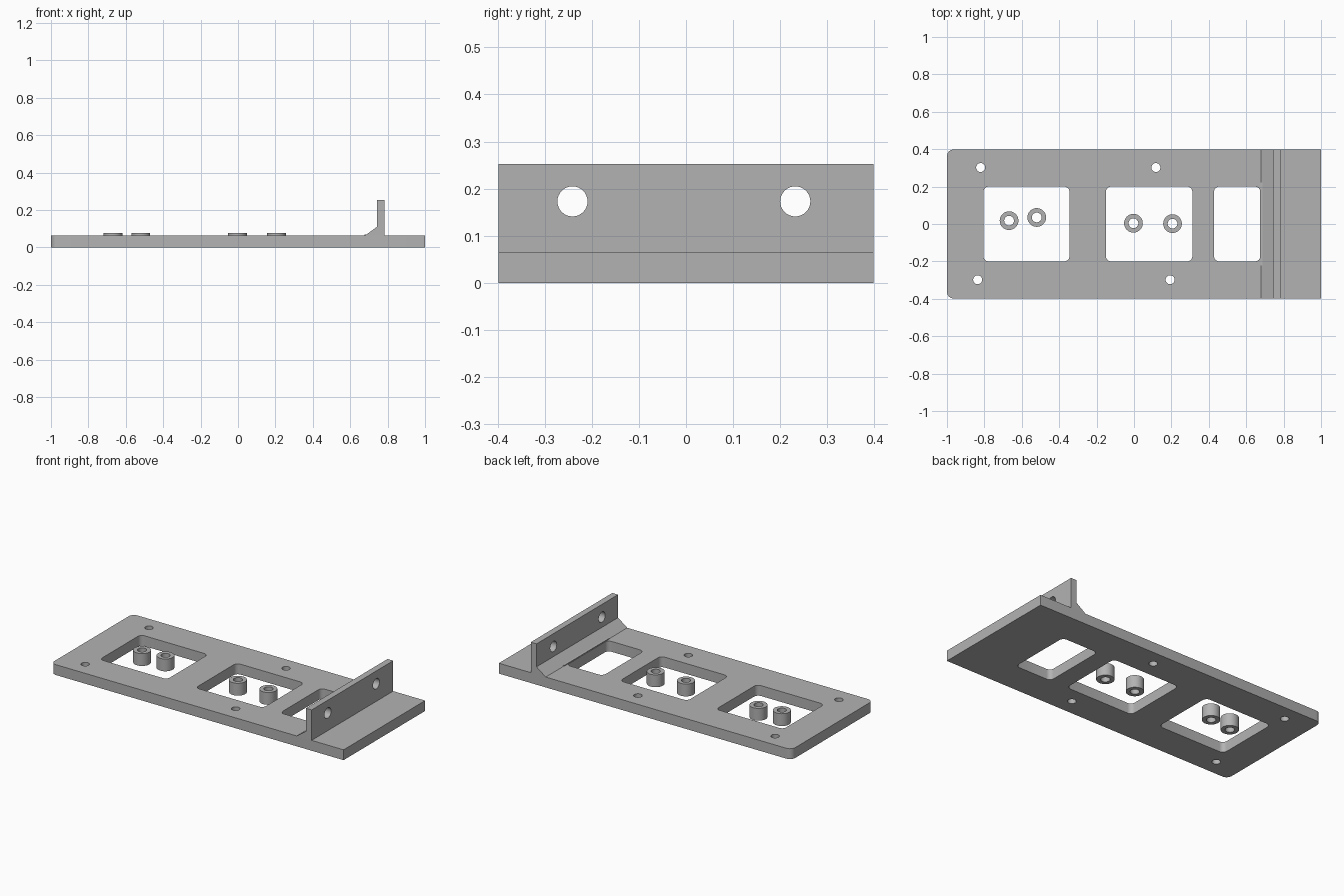
import bpy
import bmesh
import math
from mathutils import Vector

cube = bpy.data.objects.get("Cube")
if cube:
    bpy.data.objects.remove(cube, do_unlink=True)

grey = bpy.data.materials.new("plain grey")
grey.use_nodes = True
grey.diffuse_color = (0.45, 0.45, 0.45, 1)
grey.node_tree.nodes["Principled BSDF"].inputs["Base Color"].default_value = (0.45, 0.45, 0.45, 1)


def prism(name, points, depth):
    """Extrude a closed outline of 3D points along the depth vector."""
    bm = bmesh.new()
    face = bm.faces.new([bm.verts.new(p) for p in points])
    result = bmesh.ops.extrude_face_region(bm, geom=[face])
    moved = [g for g in result["geom"] if isinstance(g, bmesh.types.BMVert)]
    bmesh.ops.translate(bm, verts=moved, vec=Vector(depth))
    bmesh.ops.recalc_face_normals(bm, faces=bm.faces)
    mesh = bpy.data.meshes.new(name)
    bm.to_mesh(mesh)
    bm.free()
    mesh.materials.append(grey)
    obj = bpy.data.objects.new(name, mesh)
    bpy.context.collection.objects.link(obj)
    return obj


def rounded(x0, x1, y0, y1, z, left, right):
    """Rectangle outline with separate radii for the left and right corners."""
    points = []
    corners = [(x1, y1, right), (x0, y1, left), (x0, y0, left), (x1, y0, right)]
    for i, (x, y, r) in enumerate(corners):
        cx = x - r if x == x1 else x + r
        cy = y - r if y == y1 else y + r
        steps = 6 if r else 0
        for k in range(steps + 1):
            a = math.pi / 2 * (i + k / max(steps, 1))
            points.append((cx + r * math.cos(a), cy + r * math.sin(a), z))
    return points


def circle(x, y, z, r, axis="Z", n=32):
    ring = [(r * math.cos(math.tau * k / n), r * math.sin(math.tau * k / n)) for k in range(n)]
    if axis == "Z":
        return [(x + u, y + v, z) for u, v in ring]
    return [(x, y + u, z + v) for u, v in ring]


def cut(obj, cutters):
    """Subtract the cutters, apply the result and discard them."""
    bpy.context.view_layer.objects.active = obj
    for cutter in cutters:
        cutter.hide_render = True
        mod = obj.modifiers.new("cut", "BOOLEAN")
        mod.operation = "DIFFERENCE"
        mod.solver = "EXACT"
        mod.object = cutter
        bpy.ops.object.modifier_apply(modifier=mod.name)
        bpy.data.objects.remove(cutter, do_unlink=True)


def smooth(obj):
    bpy.ops.object.select_all(action="DESELECT")
    obj.select_set(True)
    bpy.context.view_layer.objects.active = obj
    bpy.ops.object.shade_smooth_by_angle(angle=math.radians(30))


HALF = 0.398
THICK = 0.064
through = (0, 0, 0.3)

# Base plate with rounded left corners, three windows and four screw holes
plate = prism("base_plate", rounded(-1, 1, -HALF, HALF, 0, 0.035, 0), (0, 0, THICK))
cutters = [prism("window_cutter", rounded(a, b, -0.2, 0.2, -0.1, 0.028, 0.028), through)
           for a, b in [(-0.805, -0.345), (-0.15, 0.312), (0.428, 0.675)]]
cutters += [prism("screw_cutter", circle(x, y, -0.1, 0.024), through)
            for x, y in [(-0.82, 0.302), (0.117, 0.302), (-0.836, -0.298), (0.193, -0.298)]]
cut(plate, cutters)
smooth(plate)

# Upright wall with a sloped foot and two mounting holes
profile = [(0.782, THICK), (0.782, 0.252), (0.743, 0.252), (0.743, 0.11), (0.68, THICK)]
wall = prism("upright_wall", [(x, -HALF, z) for x, z in profile], (0, 2 * HALF, 0))
cut(wall, [prism("bolt_cutter", circle(0.7, y, 0.173, 0.032, "X"), (0.2, 0, 0))
           for y in (-0.241, 0.232)])
smooth(wall)

# Thin lip along the window beside the sloped foot
lip = [(0.677, THICK), (0.688, THICK), (0.688, 0.07), (0.677, 0.069)]
prism("window_lip", [(x, -0.222, z) for x, z in lip], (0, 0.444, 0))

# Hollow standoffs sitting inside the windows
for i, (x, y) in enumerate([(-0.668, 0.018), (-0.52, 0.035), (-0.003, 0.004), (0.206, 0.002)]):
    tube = prism(f"standoff_{i + 1}", circle(x, y, 0, 0.05), (0, 0, 0.076))
    cut(tube, [prism("bore_cutter", circle(x, y, -0.1, 0.026), through)])
    smooth(tube)
